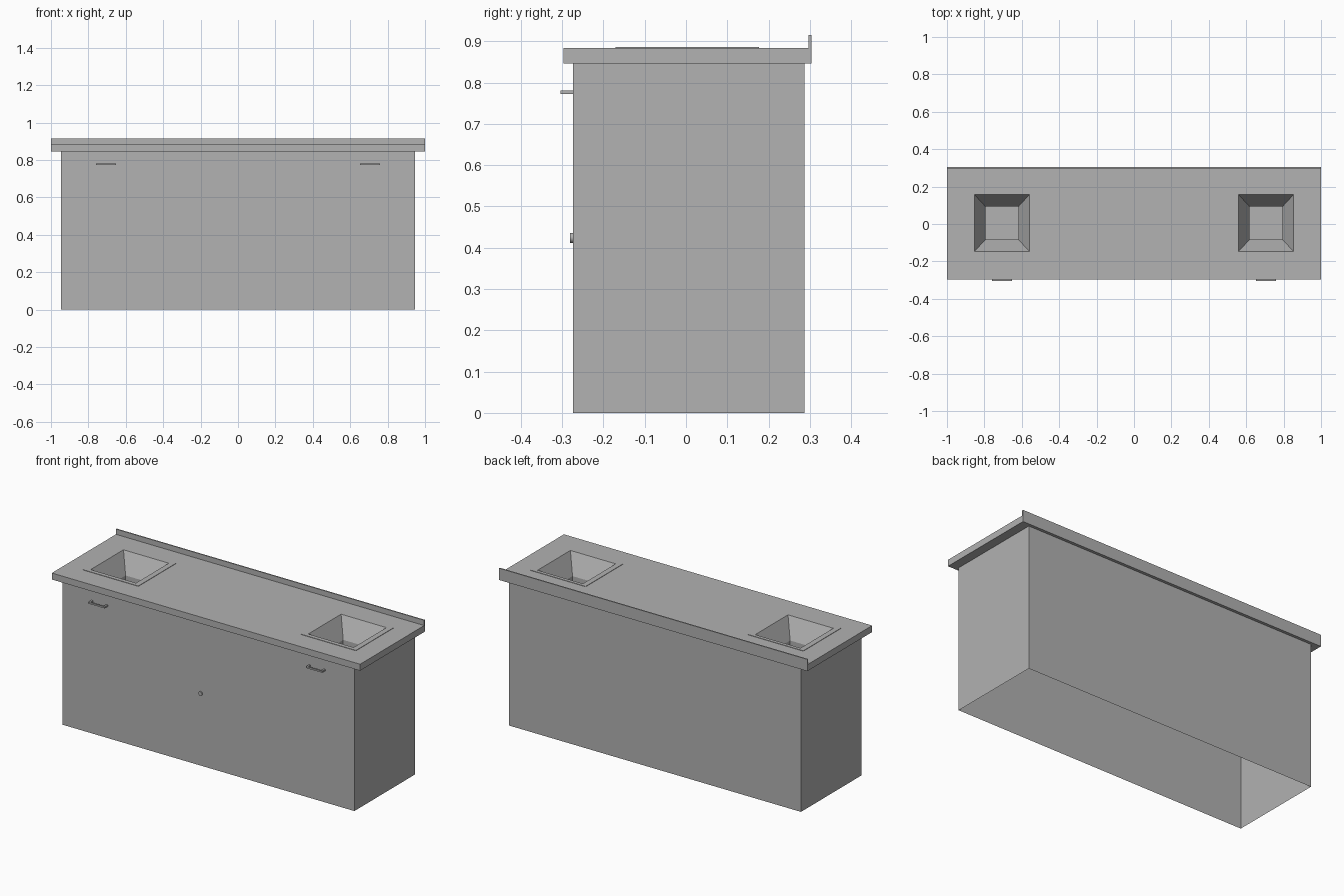
import bpy, bmesh, math

if "Cube" in bpy.data.objects:
    bpy.data.objects.remove(bpy.data.objects["Cube"])

# One mid-grey finish for every part
grey = bpy.data.materials.new("mid_grey")
grey.diffuse_color = (0.445, 0.445, 0.445, 1)
grey.use_nodes = True
grey.node_tree.nodes["Principled BSDF"].inputs["Base Color"].default_value = grey.diffuse_color


def make_object(name, bm):
    mesh = bpy.data.meshes.new(name)
    bm.to_mesh(mesh)
    bm.free()
    mesh.materials.append(grey)
    obj = bpy.data.objects.new(name, mesh)
    bpy.context.collection.objects.link(obj)
    return obj


def add_box(bm, x, y, z):
    verts = bmesh.ops.create_cube(bm, size=1)["verts"]
    for v in verts:
        for i, (lo, hi) in enumerate((x, y, z)):
            v.co[i] = lo if v.co[i] < 0 else hi


def box(name, x, y, z):
    bm = bmesh.new()
    add_box(bm, x, y, z)
    return make_object(name, bm)


def ring(bm, cx, cy, hx, hy, z):
    return [bm.verts.new((cx + sx * hx, cy + sy * hy, z))
            for sx, sy in ((-1, -1), (1, -1), (1, 1), (-1, 1))]


# Cabinet shell, open underneath and covered by the worktop
bm = bmesh.new()
add_box(bm, (-0.947, 0.947), (-0.274, 0.287), (0, 0.846))
bmesh.ops.delete(bm, geom=[f for f in bm.faces if abs(f.normal.z) > 0.9], context='FACES')
make_object("cabinet", bm)

# Worktop and low upstand along the back
worktop = box("worktop", (-1, 1), (-0.297, 0.304), (0.846, 0.884))
box("back_upstand", (-1, 1), (0.297, 0.304), (0.884, 0.915))

SINK_Y = 0.005
for side, label in ((-1, "left"), (1, "right")):
    sx = side * 0.706

    # Opening cut through the worktop
    cutter = box(label + "_sink_cutter", (sx - 0.148, sx + 0.148),
                 (SINK_Y - 0.153, SINK_Y + 0.153), (0.8, 0.95))
    cutter.hide_render = True
    cutter.hide_set(True)
    cut = worktop.modifiers.new(label + "_opening", 'BOOLEAN')
    cut.operation = 'DIFFERENCE'
    cut.solver = 'EXACT'
    cut.object = cutter

    # Sink: thin flat rim, tapered bowl and a straight-sided well
    bm = bmesh.new()
    rings = [ring(bm, sx, SINK_Y - 0.002, 0.179, 0.174, 0.884),
             ring(bm, sx, SINK_Y - 0.002, 0.179, 0.174, 0.8862),
             ring(bm, sx, SINK_Y, 0.147, 0.152, 0.8862),
             ring(bm, sx, SINK_Y, 0.089, 0.089, 0.775),
             ring(bm, sx, SINK_Y, 0.089, 0.089, 0.71)]
    for a, b in zip(rings, rings[1:]):
        for i in range(4):
            j = (i + 1) % 4
            bm.faces.new((a[i], a[j], b[j], b[i]))
    bm.faces.new(rings[-1])
    make_object(label + "_sink", bm)

    # Bar handle on two posts
    bm = bmesh.new()
    add_box(bm, (sx - 0.053, sx + 0.053), (-0.304, -0.296), (0.772, 0.781))
    for end in (-1, 1):
        px = sx + end * 0.048
        add_box(bm, (px - 0.005, px + 0.005), (-0.296, -0.274), (0.772, 0.781))
    make_object(label + "_handle", bm)

# Small round knob on the front
bpy.ops.mesh.primitive_cylinder_add(vertices=24, radius=0.012, depth=0.007,
                                    location=(-0.049, -0.2775, 0.424),
                                    rotation=(math.pi / 2, 0, 0))
knob = bpy.context.object
knob.name = "front_knob"
knob.data.materials.append(grey)
bpy.ops.object.shade_smooth_by_angle()
